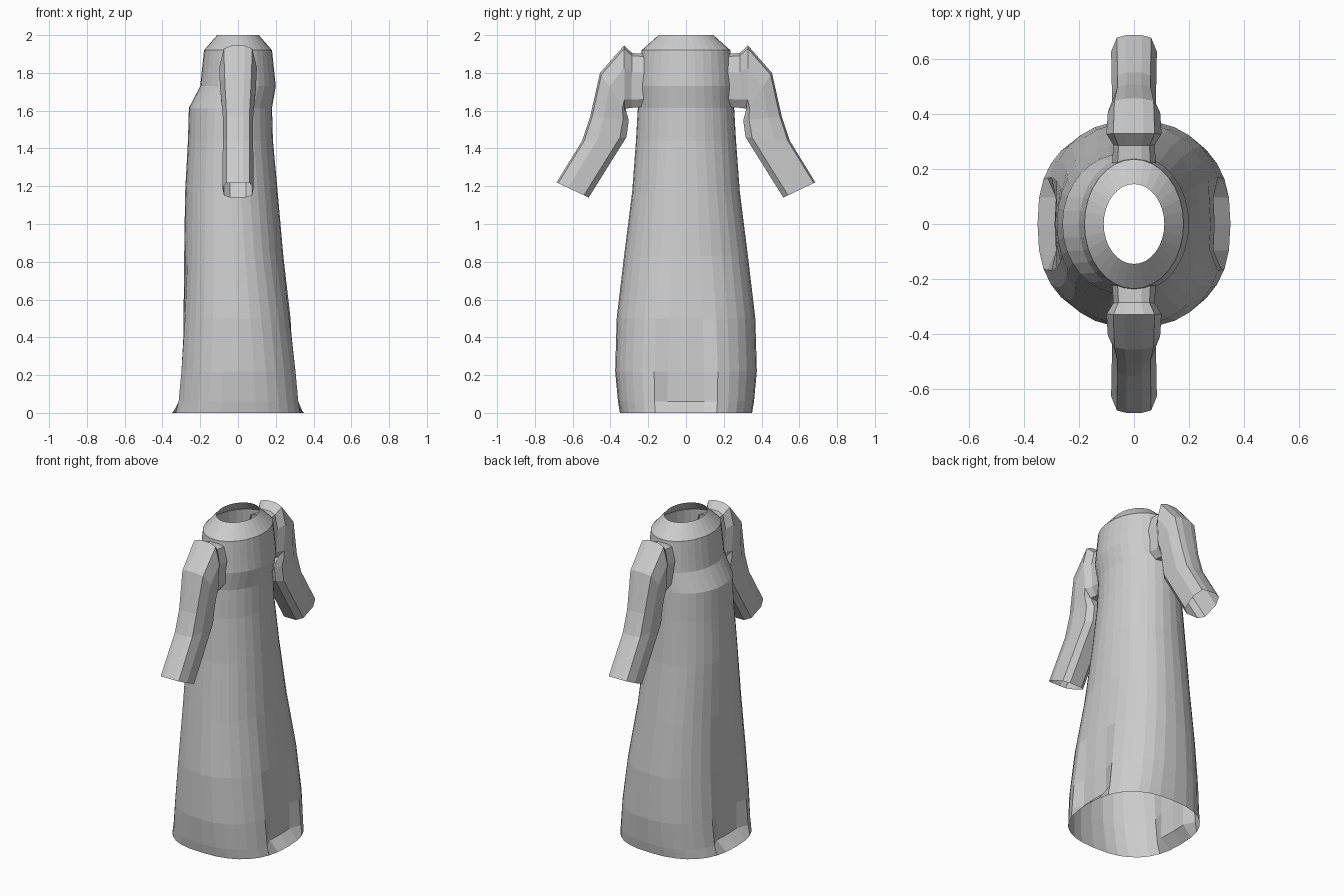
import bpy
from math import cos, sin, pi, copysign

if "Cube" in bpy.data.objects:
    bpy.data.objects.remove(bpy.data.objects["Cube"])

cloth = bpy.data.materials.new("grey cloth")
cloth.diffuse_color = (0.6, 0.6, 0.6, 1)
cloth.use_nodes = True
cloth.node_tree.nodes["Principled BSDF"].inputs["Base Color"].default_value = cloth.diffuse_color


def loft(name, rings, closed=True):
    """Join equal-length rings of points with flat quads (open ends)."""
    n = len(rings[0])
    verts = [p for r in rings for p in r]
    faces = [(i * n + j, i * n + (j + 1) % n, (i + 1) * n + (j + 1) % n, (i + 1) * n + j)
             for i in range(len(rings) - 1) for j in range(n)]
    me = bpy.data.meshes.new(name)
    me.from_pydata(verts, [], faces)
    me.materials.append(cloth)
    ob = bpy.data.objects.new(name, me)
    bpy.context.collection.objects.link(ob)
    return ob


def power(v, e):
    return copysign(abs(v) ** e, v)


# Robe body: z, x min, x max, half depth in y, squareness, side pleat scale
rows = [
    (0.00, -0.35, 0.35, 0.35, 2.5, 1.0),
    (0.06, -0.335, 0.34, 0.36, 2.5, 0.86),
    (0.22, -0.32, 0.325, 0.375, 2.4, 0.90),
    (0.50, -0.30, 0.29, 0.367, 2.3, 0.96),
    (0.83, -0.285, 0.24, 0.328, 2.2, 1.0),
    (1.17, -0.28, 0.21, 0.285, 2.1, 1.0),
    (1.44, -0.265, 0.185, 0.265, 2.0, 1.0),
    (1.615, -0.26, 0.18, 0.255, 2.0, 1.0),
    (1.73, -0.20, 0.20, 0.25, 2.0, 1.0),
    (1.92, -0.18, 0.18, 0.235, 2.0, 1.0),
    (2.00, -0.11, 0.11, 0.145, 2.0, 1.0),
]
SIDES = 32
rings = []
for z, x0, x1, ry, n, pleat in rows:
    cx, rx = (x0 + x1) / 2, (x1 - x0) / 2
    ring = []
    for k in range(SIDES):
        a = 2 * pi * k / SIDES
        c, s = cos(a), sin(a)
        f = pleat if abs(s) < 0.21 else 1.0   # sunken panels on the +x and -x sides
        ring.append((cx + f * rx * power(c, 2 / n), ry * power(s, 2 / n), z))
    rings.append(ring)
loft("robe_body", rings)

# Sleeves: outer (y, z), inner (y, z), half width
sections = [
    (0.21, 1.90, 0.22, 1.62, 0.08),
    (0.285, 1.905, 0.29, 1.615, 0.075),
    (0.328, 1.945, 0.325, 1.61, 0.10),
    (0.455, 1.80, 0.315, 1.59, 0.095),
    (0.507, 1.57, 0.303, 1.55, 0.08),
    (0.55, 1.44, 0.315, 1.46, 0.08),
    (0.685, 1.22, 0.515, 1.14, 0.083),
]
half = [(0, 0.35), (0.05, 0.75), (0.35, 1.0), (0.85, 0.9), (1, 0.5)]
shape = half + [(t, -w) for t, w in reversed(half)]
for side, label in ((-1, "front_sleeve"), (1, "back_sleeve")):
    rings = [[(w * hw * side, side * (yo + (yi - yo) * t), zo + (zi - zo) * t) for t, w in shape]
             for yo, zo, yi, zi, hw in sections]
    loft(label, rings)
